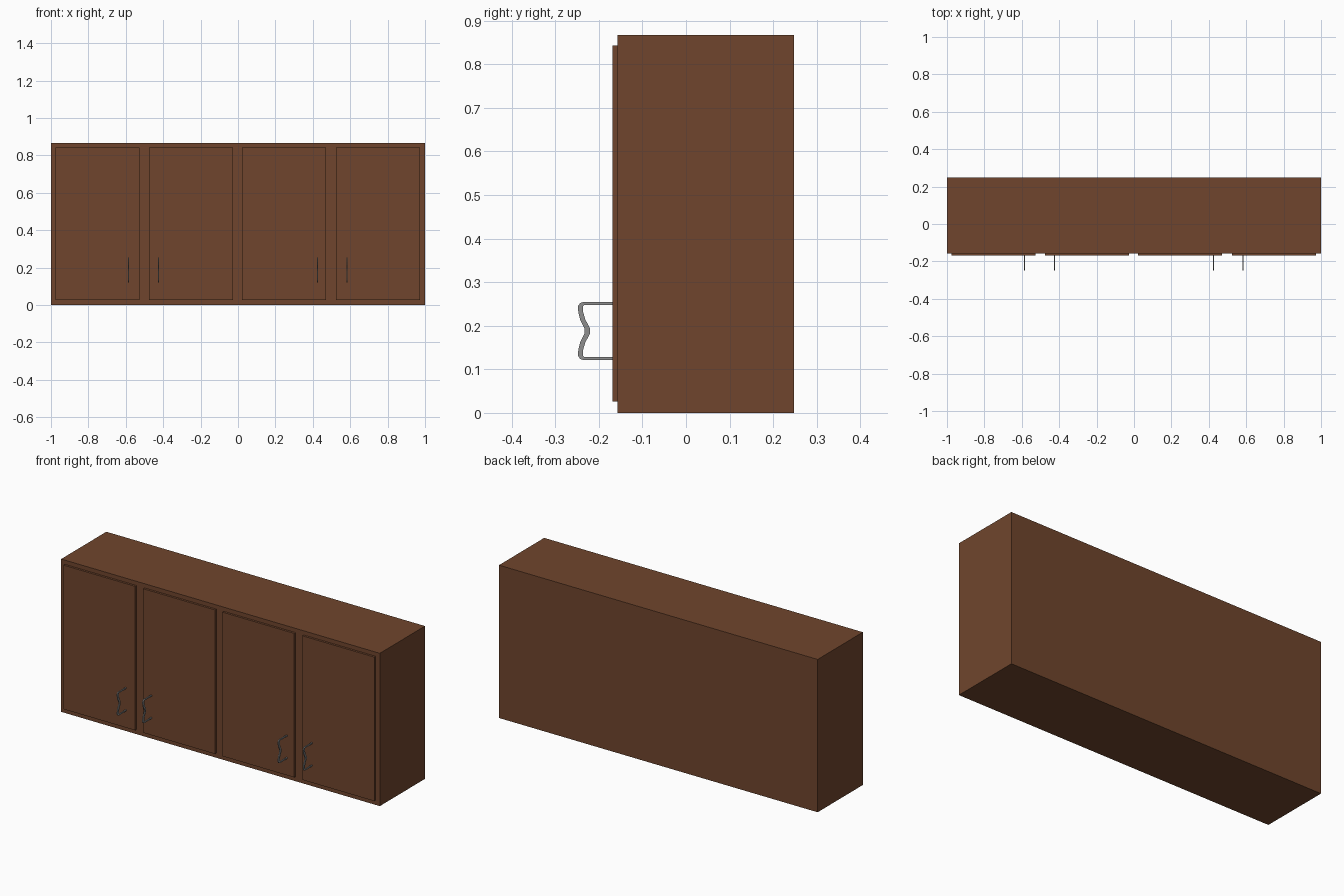
import bpy, bmesh

if "Cube" in bpy.data.objects:
    bpy.data.objects.remove(bpy.data.objects["Cube"])


def material(name, rgb):
    m = bpy.data.materials.new(name)
    m.diffuse_color = (*rgb, 1)
    m.use_nodes = True
    m.node_tree.nodes["Principled BSDF"].inputs["Base Color"].default_value = m.diffuse_color
    return m


wood = material("brown_wood", (0.16, 0.06, 0.026))
metal = material("grey_metal", (0.27, 0.27, 0.27))


def finish(name, bm, mat):
    bmesh.ops.recalc_face_normals(bm, faces=bm.faces)
    me = bpy.data.meshes.new(name)
    bm.to_mesh(me)
    bm.free()
    me.materials.append(mat)
    ob = bpy.data.objects.new(name, me)
    bpy.context.collection.objects.link(ob)
    return ob


def box(name, lo, hi, mat):
    bm = bmesh.new()
    bmesh.ops.create_cube(bm, size=1)
    for v in bm.verts:
        v.co = [(a + b) / 2 + c * (b - a) for a, b, c in zip(lo, hi, v.co)]
    return finish(name, bm, mat)


# Cabinet body
box("cabinet_body", (-1, -0.157, 0), (1, 0.248, 0.867), wood)

# Four slab doors
for i, (x0, x1) in enumerate([(-0.977, -0.527), (-0.477, -0.026),
                              (0.021, 0.471), (0.523, 0.974)]):
    box(f"door_{i + 1}", (x0, -0.169, 0.026), (x1, -0.157, 0.843), wood)

# Handle outline, upper half: (y, height above handle centre)
outer = [(-0.169, 0.067), (-0.235, 0.067), (-0.243, 0.064), (-0.248, 0.057),
         (-0.247, 0.042), (-0.243, 0.026), (-0.237, 0.014), (-0.233, 0.006)]
inner = [(-0.169, 0.060), (-0.234, 0.060), (-0.236, 0.057), (-0.236, 0.043),
         (-0.231, 0.026), (-0.224, 0.013), (-0.220, 0.005)]


def mirrored(half):
    return half + [(y, -z) for y, z in reversed(half)]


outline = mirrored(outer) + mirrored(inner)[::-1]


# Thin flat wavy handles
def handle(name, x, width=0.006):
    bm = bmesh.new()
    face = bm.faces.new([bm.verts.new((x - width / 2, y, 0.188 + z))
                         for y, z in outline])
    ext = bmesh.ops.extrude_face_region(bm, geom=[face], use_keep_orig=True)
    for v in ext["geom"]:
        if isinstance(v, bmesh.types.BMVert):
            v.co.x += width
    finish(name, bm, metal)


for i, x in enumerate([-0.585, -0.425, 0.425, 0.583]):
    handle(f"handle_{i + 1}", x)
